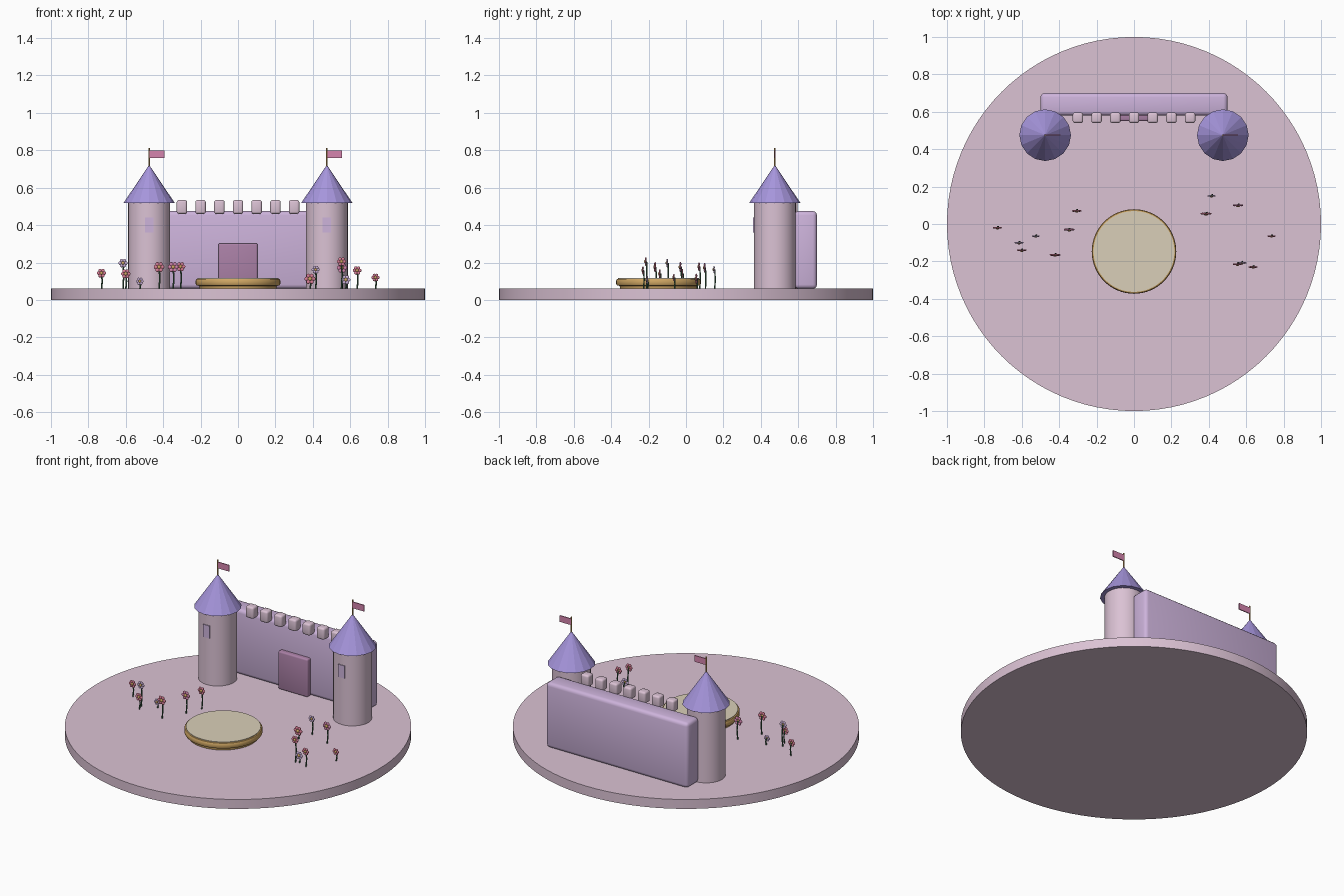
import bpy, bmesh, math
from mathutils import Matrix, Vector

if "Cube" in bpy.data.objects:
    bpy.data.objects.remove(bpy.data.objects["Cube"])


def material(name, hexa):
    def lin(c):
        return c / 12.92 if c <= 0.04045 else ((c + 0.055) / 1.055) ** 2.4
    m = bpy.data.materials.new(name)
    m.diffuse_color = [lin(int(hexa[i:i + 2], 16) / 255) for i in (0, 2, 4)] + [1]
    m.use_nodes = True
    m.node_tree.nodes["Principled BSDF"].inputs["Base Color"].default_value = m.diffuse_color
    return m


STONE = material("pale mauve", "DBC2D4")
LILAC = material("lilac", "CDB3DB")
ROOF = material("violet", "A695DC")
DOOR = material("plum", "AA80A6")
GOLD = material("gold", "CFA663")
CREAM = material("cream", "DACFB8")
PINK = material("pink", "D584AE")
ROSE = material("rose", "DC7F98")
GREEN = material("stem green", "40694C")


def finish(name, bm, mats, smooth=True):
    me = bpy.data.meshes.new(name)
    bmesh.ops.recalc_face_normals(bm, faces=bm.faces)
    bm.to_mesh(me)
    bm.free()
    for m in mats:
        me.materials.append(m)
    ob = bpy.data.objects.new(name, me)
    bpy.context.collection.objects.link(ob)
    if smooth:
        bpy.ops.object.select_all(action='DESELECT')
        ob.select_set(True)
        bpy.context.view_layer.objects.active = ob
        bpy.ops.object.shade_smooth_by_angle(angle=math.radians(35))
    return ob


def cone(name, x, y, z0, z1, r0, r1, segs, mat, smooth=True):
    bm = bmesh.new()
    bmesh.ops.create_cone(bm, cap_ends=True, segments=segs, radius1=r0, radius2=r1,
                          depth=z1 - z0,
                          matrix=Matrix.Translation((x, y, (z0 + z1) / 2)))
    return finish(name, bm, [mat], smooth)


def box(name, lo, hi, mat, bevel=0):
    lo, hi = Vector(lo), Vector(hi)
    bm = bmesh.new()
    bmesh.ops.create_cube(bm, size=1, matrix=Matrix.Translation((lo + hi) / 2)
                          @ Matrix.Diagonal((*(hi - lo), 1)))
    if bevel:
        bmesh.ops.bevel(bm, geom=bm.edges[:], offset=bevel, segments=3,
                        profile=0.5, affect='EDGES')
    return finish(name, bm, [mat], bool(bevel))


def lathe(name, x, y, profile, segs, mat):
    bm = bmesh.new()
    rings = [[bm.verts.new((x + r * math.cos(2 * math.pi * i / segs),
                            y + r * math.sin(2 * math.pi * i / segs), z))
              for i in range(segs)] for r, z in profile]
    for a, b in zip(rings, rings[1:]):
        for i in range(segs):
            j = (i + 1) % segs
            bm.faces.new((a[i], a[j], b[j], b[i]))
    bm.faces.new(rings[0])
    bm.faces.new(rings[-1])
    return finish(name, bm, [mat])


# Ground disc
cone("ground_disc", 0, 0, 0, 0.06, 1, 1, 96, STONE)

# Castle wall, battlements and door
box("castle_wall", (-0.5, 0.58, 0.06), (0.5, 0.70, 0.475), LILAC, 0.022)
for i in range(7):
    x = (i - 3) * 0.1
    box("battlement", (x - 0.028, 0.54, 0.46), (x + 0.028, 0.596, 0.534), STONE, 0.012)
box("castle_door", (-0.105, 0.55, 0.06), (0.105, 0.60, 0.302), DOOR, 0.01)

# Towers with roofs, windows and flags
for side in (-1, 1):
    x, y = side * 0.475, 0.475
    cone("tower", x, y, 0.06, 0.52, 0.112, 0.112, 32, STONE)
    cone("tower_roof", x, y, 0.517, 0.722, 0.138, 0, 16, ROOF, False)
    box("tower_window", (x - 0.023, 0.359, 0.36), (x + 0.023, 0.368, 0.44), LILAC)
    cone("flag_pole", x, y, 0.70, 0.812, 0.004, 0.004, 8, GOLD)
    box("flag", (x, y - 0.003, 0.76), (x + 0.082, y + 0.003, 0.80), PINK)

# Round stage
lathe("stage_base", 0, -0.147, [(0.205, 0.06), (0.208, 0.075), (0.222, 0.078),
                                (0.226, 0.085), (0.226, 0.103), (0.222, 0.111),
                                (0.214, 0.114)], 64, GOLD)
cone("stage_top", 0, -0.147, 0.105, 0.117, 0.216, 0.216, 64, CREAM)


def flower(x, y, z, r, petal):
    # Slightly bent stem
    pts = [(x, y + 0.004, 0.055), (x + 0.004, y + 0.006, (z + 0.06) / 2), (x, y + 0.004, z)]
    cu = bpy.data.curves.new("flower_stem", 'CURVE')
    cu.dimensions = '3D'
    cu.bevel_depth = 0.0042
    cu.bevel_resolution = 1
    cu.use_fill_caps = True
    sp = cu.splines.new('POLY')
    sp.points.add(2)
    for p, c in zip(sp.points, pts):
        p.co = (*c, 1)
    cu.materials.append(GREEN)
    bpy.context.collection.objects.link(bpy.data.objects.new("flower_stem", cu))
    # Ring of petals with a round centre, facing forward
    bm = bmesh.new()
    for i in range(6):
        a = math.pi / 3 * i
        c = (x + 0.62 * r * math.cos(a), y, z + 0.62 * r * math.sin(a))
        bmesh.ops.create_uvsphere(bm, u_segments=10, v_segments=6, radius=0.38 * r,
                                  matrix=Matrix.Translation(c) @ Matrix.Diagonal((1, 0.5, 1, 1)))
    petals = len(bm.faces)
    bmesh.ops.create_uvsphere(bm, u_segments=10, v_segments=6, radius=0.36 * r,
                              matrix=Matrix.Translation((x, y - 0.003, z))
                              @ Matrix.Diagonal((1, 0.7, 1, 1)))
    bm.faces.ensure_lookup_table()
    for f in bm.faces[petals:]:
        f.material_index = 1
    finish("flower_head", bm, [petal, GOLD])


# Flower beds: x, y, head height, head radius, petal colour
for f in [(-0.73, -0.02, 0.143, 0.025, ROSE), (-0.615, -0.10, 0.197, 0.025, LILAC),
          (-0.60, -0.14, 0.14, 0.026, ROSE), (-0.525, -0.065, 0.10, 0.021, LILAC),
          (-0.422, -0.165, 0.176, 0.029, ROSE), (-0.347, -0.03, 0.176, 0.029, PINK),
          (-0.307, 0.07, 0.178, 0.026, ROSE), (0.385, 0.055, 0.113, 0.030, ROSE),
          (0.415, 0.15, 0.162, 0.022, LILAC), (0.556, 0.10, 0.172, 0.028, PINK),
          (0.553, -0.215, 0.205, 0.025, ROSE), (0.576, -0.208, 0.108, 0.026, LILAC),
          (0.637, -0.23, 0.158, 0.024, ROSE), (0.735, -0.065, 0.12, 0.022, ROSE)]:
    flower(*f)
